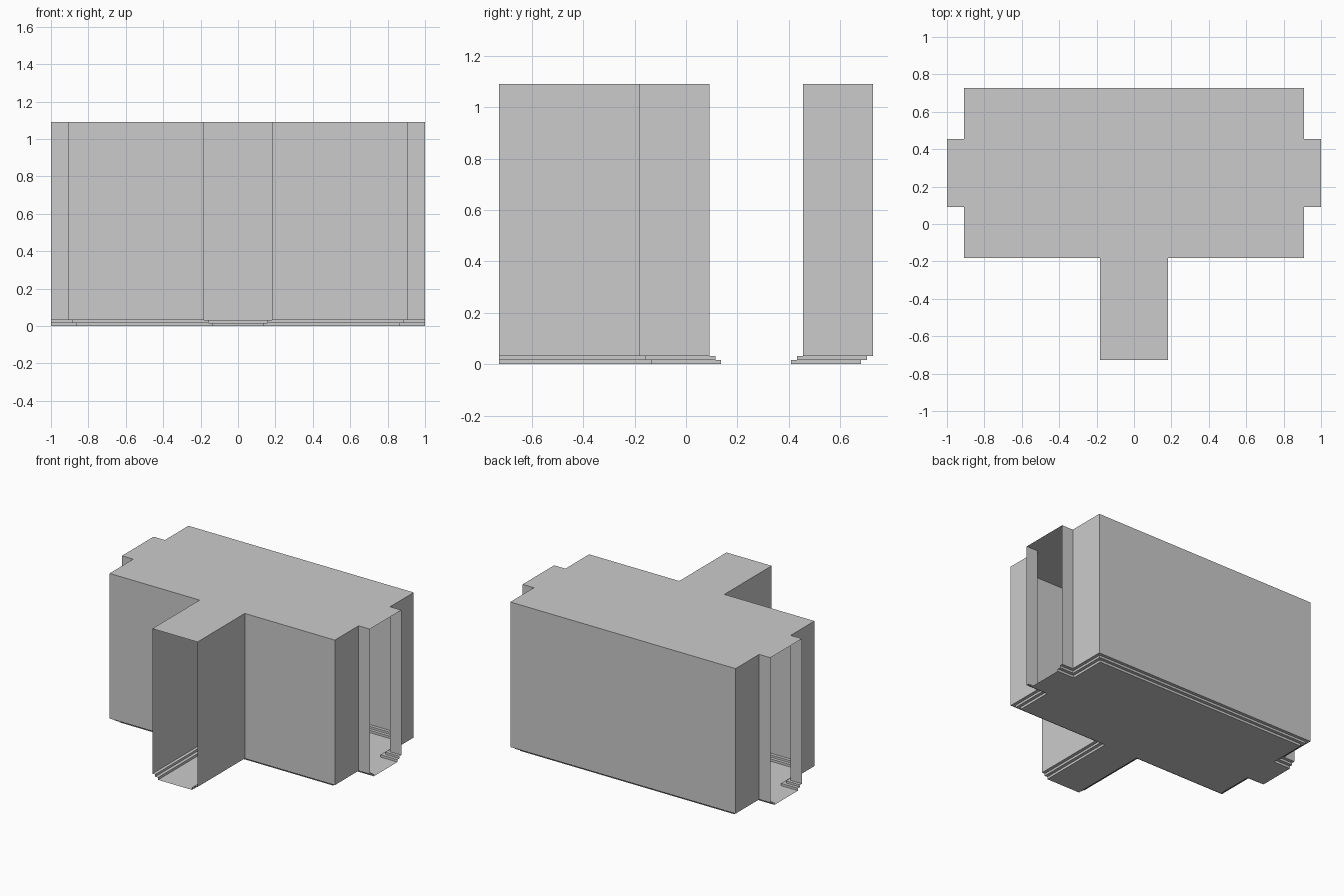
import bpy
from mathutils import Vector

if "Cube" in bpy.data.objects:
    bpy.data.objects.remove(bpy.data.objects["Cube"])

H = 1.091                      # ceiling height
LEDGE1, LEDGE2 = 0.033, 0.017  # heights of the two floor ledges
IN1, IN2 = 0.023, 0.046        # how far each floor step moves inward
E, D, C = 0.909, 0.727, 0.182  # room half width, depth, corridor half width
Y0, Y1 = 0.091, 0.455          # side openings


def make(name, verts, faces):
    mesh = bpy.data.meshes.new(name)
    mesh.from_pydata(verts, [], faces)
    mesh.update()
    obj = bpy.data.objects.new(name, mesh)
    bpy.context.collection.objects.link(obj)
    return obj


def inset(path, d):
    """Shift an open right-angled path to its left (room) side."""
    pts = [Vector(p) for p in path]
    normals = []
    for a, b in zip(pts, pts[1:]):
        t = (b - a).normalized()
        normals.append(Vector((-t.y, t.x)))
    out = []
    for i, p in enumerate(pts):
        near = normals[max(i - 1, 0):i + 1]
        shift = sum(near, Vector((0, 0)))
        out.append(p + shift * d)
    return out


def sweep(name, path, profile):
    """Sweep an (inset, height) profile along a plan path."""
    n = len(path)
    verts = [(p.x, p.y, z) for d, z in profile for p in inset(path, d)]
    faces = [(r * n + i, r * n + i + 1, (r + 1) * n + i + 1, (r + 1) * n + i)
             for r in range(len(profile) - 1) for i in range(n - 1)]
    return make(name, verts, faces)


# Plan outlines, counter-clockwise, with gaps at the three open doorways
right_path = [(C, -D), (C, -C), (E, -C), (E, Y0), (1, Y0)]
left_path = [(-x, y) for x, y in reversed(right_path)]
back_path = [(1, Y1), (E, Y1), (E, D), (-E, D), (-E, Y1), (-1, Y1)]
runs = {"front_right": right_path, "back": back_path, "front_left": left_path}

# Walls and the stepped skirting below them
for name, path in runs.items():
    sweep(name + "_wall", path, [(0, H), (0, LEDGE1)])
    sweep(name + "_floor_steps", path,
          [(0, LEDGE1), (IN1, LEDGE1), (IN1, LEDGE2), (IN2, LEDGE2), (IN2, 0)])


# Ceiling and floor sheets
def sheet(name, d, z, flip):
    pts = [(p.x, p.y, z) for path in runs.values() for p in inset(path, d)]
    order = list(range(len(pts)))
    make(name, pts, [order[::-1] if flip else order])


sheet("ceiling", 0, H, True)
sheet("floor", IN2, 0, False)
